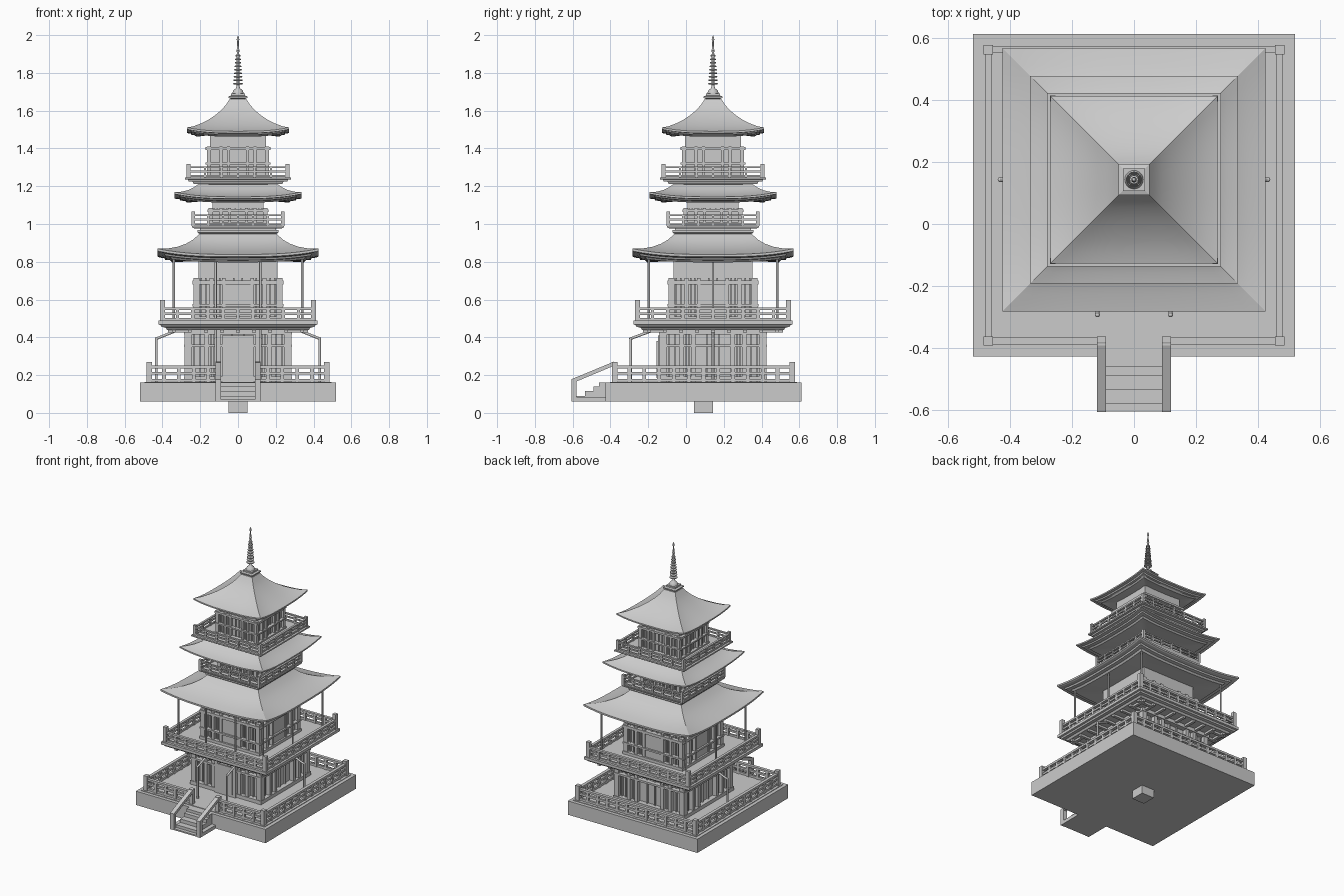
import bpy, bmesh, math
from mathutils import Vector, Matrix

if "Cube" in bpy.data.objects:
    bpy.data.objects.remove(bpy.data.objects["Cube"])

CY = 0.143   # tower axis in y
PY = 0.0925  # platform centre in y


def finish(name, bm, smooth=None):
    bmesh.ops.recalc_face_normals(bm, faces=bm.faces)
    me = bpy.data.meshes.new(name)
    bm.to_mesh(me)
    bm.free()
    ob = bpy.data.objects.new(name, me)
    bpy.context.collection.objects.link(ob)
    if smooth:
        bpy.ops.object.select_all(action='DESELECT')
        ob.select_set(True)
        bpy.context.view_layer.objects.active = ob
        bpy.ops.object.shade_smooth_by_angle(angle=math.radians(smooth))
    return ob


def box(bm, x0, x1, y0, y1, z0, z1, rot=0, cy=0):
    """Box by bounds, turned by quarter turns and moved to y = cy."""
    m = (Matrix.Translation((0, cy, 0)) @ Matrix.Rotation(rot * math.pi / 2, 4, 'Z')
         @ Matrix.Translation(((x0 + x1) / 2, (y0 + y1) / 2, (z0 + z1) / 2))
         @ Matrix.Diagonal((x1 - x0, y1 - y0, z1 - z0, 1)))
    bmesh.ops.create_cube(bm, size=1, matrix=m)


def slab(bm, h, z0, z1, cy=CY):
    box(bm, -h, h, -h, h, z0, z1, 0, cy)


def tube(bm, a, b, r):
    a, b = Vector(a), Vector(b)
    m = Matrix.Translation((a + b) / 2) @ (b - a).to_track_quat('Z', 'Y').to_matrix().to_4x4()
    bmesh.ops.create_cone(bm, cap_ends=True, segments=12, radius1=r, radius2=r,
                          depth=(b - a).length, matrix=m)


def square_loft(name, profile, lift=0.0, n=16):
    """Loft square rings (half width, z); corners sweep up by lift."""
    bm = bmesh.new()
    lo, hi = min(p[0] for p in profile), max(p[0] for p in profile)
    rings = []
    for h, z in profile:
        w = lift * ((h - lo) / (hi - lo)) ** 1.5
        ring = []
        for k in range(4):
            rot = Matrix.Rotation(k * math.pi / 2, 3, 'Z')
            for i in range(n):
                t = -1 + 2 * i / n
                p = rot @ Vector((h * t, -h, z + w * abs(t) ** 3))
                ring.append(bm.verts.new(p + Vector((0, CY, 0))))
        rings.append(ring)
    m = 4 * n
    for a, b in zip(rings, rings[1:]):
        for i in range(m):
            bm.faces.new((a[i], a[(i + 1) % m], b[(i + 1) % m], b[i]))
    bm.faces.new(rings[0])
    bm.faces.new(rings[-1])
    return finish(name, bm, 18)


def railing(name, half, z0, z1, n, post, cy=CY, gap=0, extra=0.0):
    """Square railing: corner posts, small posts, three rails, optional front gap."""
    bm = bmesh.new()
    p, r, hgt = post / 2, post * 0.25, z1 - z0
    top = z1 - 0.18 * hgt
    for k in range(4):
        box(bm, -half - p, -half + p, -half - p, -half + p, z0, z1 + extra, k, cy)
        spans = [(-half, -gap), (gap, half)] if gap and k == 0 else [(-half, half)]
        for a, b in spans:
            for c in (0.12, 0.45):
                z = z0 + c * hgt
                box(bm, a, b, -half - r, -half + r, z - r, z + r, k, cy)
            box(bm, a, b, -half - r * 1.5, -half + r * 1.5, top - r * 2, top, k, cy)
        for i in range(1, n):
            x = -half + 2 * half * i / n
            if not (gap and k == 0 and abs(x) < gap + 0.02):
                box(bm, x - r * 1.3, x + r * 1.3, -half - r * 1.3, -half + r * 1.3, z0, top, k, cy)
    if gap:
        for s in (-gap, gap):
            box(bm, s - p, s + p, -half - p, -half + p, z0, z1, 0, cy)
    finish(name, bm)


def storey(name, half, z0, z1, cols, beams, neck, z2, cw):
    """Walls with columns, cross beams, slatted bays and a narrower neck above."""
    bm = bmesh.new()
    slab(bm, half - cw * 1.3, z0, z1)
    slab(bm, neck, z1 - 0.01, z2)
    for z, t in beams:
        slab(bm, half + 0.006, z - t / 2, z + t / 2)
    for k in range(4):
        xs = sorted([-c for c in cols] + list(cols))
        for x in xs:
            box(bm, x - cw / 2, x + cw / 2, -half, -half + cw * 1.5, z0, z1, k, CY)
        for a, b in zip(xs, xs[1:]):
            for f in (0.35, 0.65):
                x = a + (b - a) * f
                box(bm, x - 0.004, x + 0.004, -half + cw * 0.8, -half + cw * 1.5, z0, z1, k, CY)
    finish(name, bm)


# platform and footing
bm = bmesh.new()
slab(bm, 0.05, 0, 0.07, PY)
finish("footing", bm)
bm = bmesh.new()
slab(bm, 0.52, 0.06, 0.16, PY)
slab(bm, 0.495, 0.15, 0.164, PY)
finish("platform", bm)
railing("platform_railing", 0.47, 0.16, 0.27, 12, 0.03, PY, gap=0.105)

# front stairs with sloped handrails
bm = bmesh.new()
for y, z in ((-0.46, 0.16), (-0.49, 0.14), (-0.535, 0.115), (-0.58, 0.09), (-0.605, 0.07)):
    box(bm, -0.09, 0.09, y, -0.42, 0.06, z)
finish("stairs", bm)
bm = bmesh.new()
for s in (-0.105, 0.105):
    box(bm, s - 0.015, s + 0.015, -0.607, -0.58, 0.06, 0.165)
    box(bm, s - 0.015, s + 0.015, -0.58, -0.42, 0.06, 0.085)
    vs = [bm.verts.new((s + dx, y, z)) for dx in (-0.015, 0.015)
          for y, z in ((-0.607, 0.155), (-0.38, 0.25), (-0.38, 0.272), (-0.607, 0.178))]
    bmesh.ops.convex_hull(bm, input=vs)
finish("stair_handrails", bm)

# storeys
storey("ground_storey", 0.28, 0.16, 0.45, (0.27, 0.165, 0.105),
       ((0.18, 0.025), (0.355, 0.014), (0.43, 0.03)), 0.26, 0.46, 0.024)
storey("second_storey", 0.235, 0.48, 0.715, (0.225, 0.14, 0.075),
       ((0.50, 0.02), (0.57, 0.012), (0.69, 0.02)), 0.21, 0.81, 0.02)
storey("third_storey", 0.155, 0.98, 1.085, (0.147, 0.09, 0.045),
       ((1.0, 0.015), (1.07, 0.014)), 0.135, 1.13, 0.015)
storey("fourth_storey", 0.165, 1.235, 1.41, (0.157, 0.09, 0.05),
       ((1.25, 0.014), (1.32, 0.01), (1.40, 0.014)), 0.147, 1.475, 0.015)

# doors
bm = bmesh.new()
box(bm, -0.085, 0.085, -0.292, -0.25, 0.16, 0.41, 0, CY)
box(bm, -0.062, 0.062, -0.298, -0.25, 0.185, 0.38, 0, CY)
finish("ground_door", bm)
bm = bmesh.new()
for k in range(4):
    box(bm, -0.065, 0.065, -0.228, -0.2, 0.49, 0.70, k, CY)
finish("second_storey_doors", bm)

# balconies
square_loft("second_balcony", [(0.27, 0.44), (0.375, 0.44), (0.385, 0.452), (0.405, 0.455),
                               (0.41, 0.465), (0.422, 0.468), (0.422, 0.488), (0.2, 0.488)])
bm = bmesh.new()
for k in range(4):
    for i in range(9):
        x = -0.34 + 0.085 * i
        box(bm, x - 0.01, x + 0.01, -0.37, -0.26, 0.425, 0.445, k, CY)
finish("balcony_joists", bm)
railing("second_balcony_railing", 0.4, 0.485, 0.575, 10, 0.026, extra=0.022)
square_loft("third_balcony", [(0.2, 0.93), (0.2, 0.945), (0.215, 0.955), (0.215, 0.968), (0.2, 0.968),
                              (0.2, 0.975), (0.24, 0.978), (0.245, 0.992), (0.12, 0.992)])
railing("third_balcony_railing", 0.236, 0.99, 1.065, 6, 0.018)
square_loft("fourth_balcony", [(0.2, 1.19), (0.2, 1.21), (0.235, 1.213), (0.24, 1.224), (0.262, 1.226),
                               (0.265, 1.235), (0.28, 1.237), (0.28, 1.247), (0.14, 1.247)])
railing("fourth_balcony_railing", 0.262, 1.245, 1.318, 6, 0.019)

# roofs with stepped eaves and upswept corners
square_loft("lower_roof", [(0.2, 0.805), (0.35, 0.797), (0.36, 0.808), (0.385, 0.81), (0.39, 0.82),
                           (0.415, 0.822), (0.425, 0.827), (0.425, 0.839), (0.37, 0.851), (0.32, 0.868),
                           (0.275, 0.89), (0.235, 0.917), (0.205, 0.948)], 0.03)
square_loft("middle_roof", [(0.13, 1.125), (0.27, 1.113), (0.28, 1.122), (0.305, 1.124), (0.31, 1.132),
                            (0.335, 1.134), (0.335, 1.144), (0.3, 1.152), (0.265, 1.166), (0.235, 1.184),
                            (0.2, 1.212)], 0.025)
square_loft("top_roof", [(0.14, 1.472), (0.22, 1.462), (0.23, 1.47), (0.245, 1.471), (0.25, 1.479),
                         (0.27, 1.481), (0.27, 1.491), (0.235, 1.502), (0.195, 1.522), (0.155, 1.546),
                         (0.12, 1.573), (0.09, 1.6), (0.065, 1.629), (0.045, 1.66)], 0.02)
square_loft("roof_cap", [(0.038, 1.65), (0.038, 1.662), (0.05, 1.668), (0.05, 1.676), (0.036, 1.68),
                         (0.036, 1.69)], n=2)

# bent posts around the ground storey, slim poles on the balcony
bm = bmesh.new()
for (x, y), (ix, iy) in (((0.432, CY), (0.29, CY)), ((-0.432, CY), (-0.29, CY)),
                         ((0.118, -0.293), (0.118, -0.14)), ((-0.118, -0.293), (-0.118, -0.14))):
    tube(bm, (x, y, 0.16), (x, y, 0.395), 0.007)
    tube(bm, (x, y, 0.393), (ix, iy, 0.45), 0.007)
    bmesh.ops.create_uvsphere(bm, u_segments=12, v_segments=8, radius=0.008,
                              matrix=Matrix.Translation((x, y, 0.394)))
finish("bent_posts", bm, 35)
bm = bmesh.new()
for x, y in ((-0.34, -0.34), (0.34, -0.34), (-0.34, 0.34), (0.34, 0.34),
             (-0.118, -0.34), (0.118, -0.34), (-0.34, 0), (0.34, 0)):
    tube(bm, (x, CY + y, 0.485), (x, CY + y, 0.815), 0.006)
finish("balcony_poles", bm, 35)

# ringed spire
prof = [(0, 1.685), (0.03, 1.685), (0.03, 1.695), (0.024, 1.708), (0.012, 1.718), (0.007, 1.73)]
for i in range(9):
    z, r = 1.738 + 0.0185 * i, 0.026 - 0.0015 * i
    prof += [(0.007, z), (r, z + 0.002), (r, z + 0.007), (0.007, z + 0.009)]
prof += [(0.006, 1.91), (0.009, 1.918), (0.006, 1.926), (0.004, 1.965), (0.007, 1.975),
         (0.006, 1.984), (0, 2.0)]
bm = bmesh.new()
vs = [bm.verts.new((r, CY, z)) for r, z in prof]
es = [bm.edges.new(e) for e in zip(vs, vs[1:])]
bmesh.ops.spin(bm, geom=vs + es, cent=(0, CY, 0), axis=(0, 0, 1), angle=math.tau, steps=20)
bmesh.ops.remove_doubles(bm, verts=bm.verts, dist=0.0003)
finish("spire", bm, 40)
